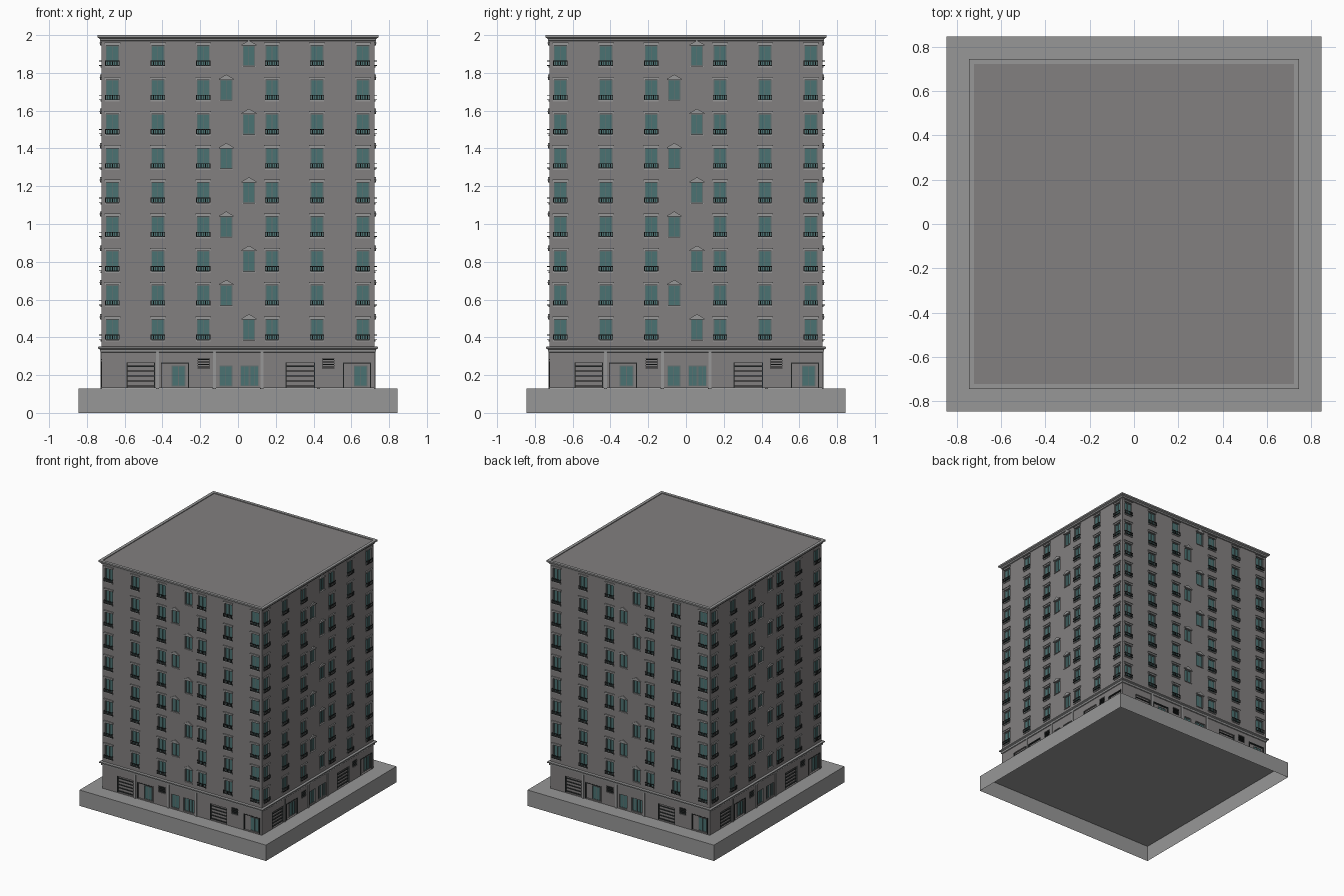
import bpy, bmesh, math
from mathutils import Matrix, Vector

if "Cube" in bpy.data.objects:
    bpy.data.objects.remove(bpy.data.objects["Cube"])

W = 0.723            # half width of the walls
BASE = 0.13          # top of the plinth
ROOF = 1.994
SPINS = [Matrix.Rotation(i * math.pi / 2, 4, 'Z') for i in range(4)]


def material(name, r, g, b):
    m = bpy.data.materials.new(name)
    m.diffuse_color = (r, g, b, 1)
    m.use_nodes = True
    m.node_tree.nodes["Principled BSDF"].inputs["Base Color"].default_value = m.diffuse_color
    return m


WALL = material("wall_grey", 0.225, 0.215, 0.215)
STONE = material("light_stone", 0.31, 0.31, 0.31)
GLASS = material("teal_glass", 0.07, 0.17, 0.17)
DARK = material("dark_metal", 0.03, 0.035, 0.035)
FRAME = material("frame_grey", 0.13, 0.16, 0.16)


def finish(name, bm, mat):
    bmesh.ops.recalc_face_normals(bm, faces=bm.faces)
    me = bpy.data.meshes.new(name)
    bm.to_mesh(me)
    bm.free()
    ob = bpy.data.objects.new(name, me)
    bpy.context.collection.objects.link(ob)
    me.materials.append(mat)
    return ob


def prism(bm, pts, d0, d1):
    """Extrude an x,z outline from depth d0 to d1 off the wall, on all four sides."""
    for m in SPINS:
        a, b = [[bm.verts.new(m @ Vector((x, -W - d, z))) for x, z in pts] for d in (d0, d1)]
        bm.faces.new(a)
        bm.faces.new(b)
        for i in range(len(pts)):
            j = (i + 1) % len(pts)
            bm.faces.new((a[i], a[j], b[j], b[i]))


def box(bm, x0, x1, z0, z1, d0, d1):
    prism(bm, [(x0, z0), (x1, z0), (x1, z1), (x0, z1)], d0, d1)


def ring(name, profile, mat):
    """Sweep a closed (half width, z) profile round the square plan."""
    bm = bmesh.new()
    loops = [[bm.verts.new((sx * r, sy * r, z)) for r, z in profile]
             for sx, sy in ((-1, -1), (1, -1), (1, 1), (-1, 1))]
    n = len(profile)
    for k in range(4):
        p, q = loops[k], loops[(k + 1) % 4]
        for i in range(n):
            j = (i + 1) % n
            bm.faces.new((p[i], q[i], q[j], p[j]))
    return finish(name, bm, mat)


def cube(name, half, z0, z1, mat, open_bottom=False):
    bm = bmesh.new()
    bmesh.ops.create_cube(bm, size=1, matrix=Matrix.Translation((0, 0, (z0 + z1) / 2))
                          @ Matrix.Diagonal((2 * half, 2 * half, z1 - z0, 1)))
    ob_bottom = [f for f in bm.faces if f.normal.z < -0.5]
    if open_bottom:
        bmesh.ops.delete(bm, geom=ob_bottom, context='FACES')
    return finish(name, bm, mat)


# plinth (open underneath) and main block
cube("plinth", 0.845, 0, BASE, STONE, True)
walls = cube("walls", W, BASE + 0.001, ROOF, WALL)

# bands round the building
ring("roof_cornice", [(W - 0.002, 1.968), (0.73, 1.972), (0.733, 1.982), (0.745, 1.988),
                      (0.745, 2.0), (W - 0.002, 2.0)], STONE)
ring("ground_floor_ledge", [(W - 0.002, 0.318), (0.729, 0.322), (0.731, 0.336),
                            (0.74, 0.341), (0.74, 0.35), (W - 0.002, 0.353)], STONE)

cut, glass, frames, trim, rails, slats = [bmesh.new() for _ in range(6)]
R = -0.014           # depth of recesses


def window(x, z0, z1, hw, recess=True):
    """Recessed glass with a frame and a centre bar."""
    if recess:
        box(cut, x - hw, x + hw, z0, z1, R, 0.05)
    d = R if recess else R - 0.002
    box(glass, x - hw, x + hw, z0, z1, d - 0.002, d + 0.003)
    t = 0.004
    for a, b in ((x - hw, x - hw + t), (x + hw - t, x + hw), (x - t / 3, x + t / 3)):
        box(frames, a, b, z0, z1, d, d + 0.007)
    for a, b in ((z0, z0 + t), (z1 - t, z1)):
        box(frames, x - hw, x + hw, a, b, d, d + 0.0065)


# upper floors
for row in range(9):
    z = 0.387 + row * 0.1812
    for x in (-0.665, -0.424, -0.184, 0.18, 0.418, 0.661):
        window(x, z, z + 0.108, 0.034)
        # lintel and sill
        box(trim, x - 0.039, x + 0.039, z + 0.108, z + 0.119, -0.002, 0.005)
        box(trim, x - 0.042, x + 0.042, z + 0.119, z + 0.124, -0.002, 0.009)
        box(trim, x - 0.038, x + 0.038, z - 0.008, z, -0.002, 0.006)
        # balcony railing
        for a in (z + 0.001, z + 0.024):
            box(rails, x - 0.038, x + 0.038, a, a + 0.004, 0.008, 0.012)
            for s in (-0.038, 0.034):
                box(rails, x + s, x + s + 0.004, a, a + 0.004, -0.002, 0.008)
        for i in range(7):
            bx = x - 0.036 + i * 0.012
            box(rails, bx - 0.002, bx + 0.002, z + 0.002, z + 0.026, 0.009, 0.0115)
    # staggered stair window with a gable
    x = -0.062 if row % 2 else 0.058
    window(x, z, z + 0.108, 0.032)
    prism(trim, [(x - 0.039, z + 0.108), (x + 0.039, z + 0.108), (x + 0.039, z + 0.113),
                 (x, z + 0.136), (x - 0.039, z + 0.113)], -0.002, 0.008)
    box(trim, x - 0.036, x + 0.036, z - 0.005, z, -0.002, 0.005)

# ground floor: pilasters
for x in (-0.425, -0.124, 0.128, ):
    box(trim, x - 0.008, x + 0.008, BASE, 0.325, -0.002, 0.006)

# roller shutters
for x0, x1 in ((-0.59, -0.44), (0.252, 0.408)):
    box(cut, x0, x1, 0.135, 0.266, R, 0.05)
    for i in range(5):
        z = 0.14 + i * 0.026
        box(slats, x0, x1, z, z + 0.006, R - 0.001, R + 0.008)
    for a in (x0, x1 - 0.005):
        box(slats, a, a + 0.005, 0.135, 0.266, R - 0.001, -0.001)

# entrance bays with a glazed door
for x0, x1, dx in ((-0.408, -0.26, -0.315), (0.556, 0.704, 0.649)):
    box(cut, x0, x1, 0.134, 0.266, R, 0.05)
    window(dx, 0.14, 0.25, 0.036, False)
    box(slats, x0, x1, 0.261, 0.266, R - 0.001, 0.002)
    for a in (x0, x1 - 0.004):
        box(slats, a, a + 0.004, 0.134, 0.266, R - 0.001, 0.002)

# vents
for x0, x1 in ((-0.213, -0.152), (0.447, 0.508)):
    box(cut, x0, x1, 0.236, 0.288, R, 0.05)
    for i in range(4):
        z = 0.24 + i * 0.013
        box(slats, x0, x1, z, z + 0.005, R - 0.001, 0.001)

# central doors
window(-0.064, 0.14, 0.25, 0.034)
window(0.036, 0.142, 0.25, 0.024)
window(0.085, 0.142, 0.25, 0.024)

finish("window_glass", glass, GLASS)
finish("window_frames", frames, FRAME)
finish("window_trim", trim, STONE)
finish("balcony_railings", rails, DARK)
finish("shutters_and_vents", slats, DARK)

# cut the openings into the walls
cutter = finish("opening_cutter", cut, WALL)
cutter.hide_render = True
mod = walls.modifiers.new("openings", 'BOOLEAN')
mod.operation = 'DIFFERENCE'
mod.solver = 'EXACT'
mod.object = cutter
bpy.context.view_layer.objects.active = walls
bpy.ops.object.modifier_apply(modifier=mod.name)
bpy.data.objects.remove(cutter)
